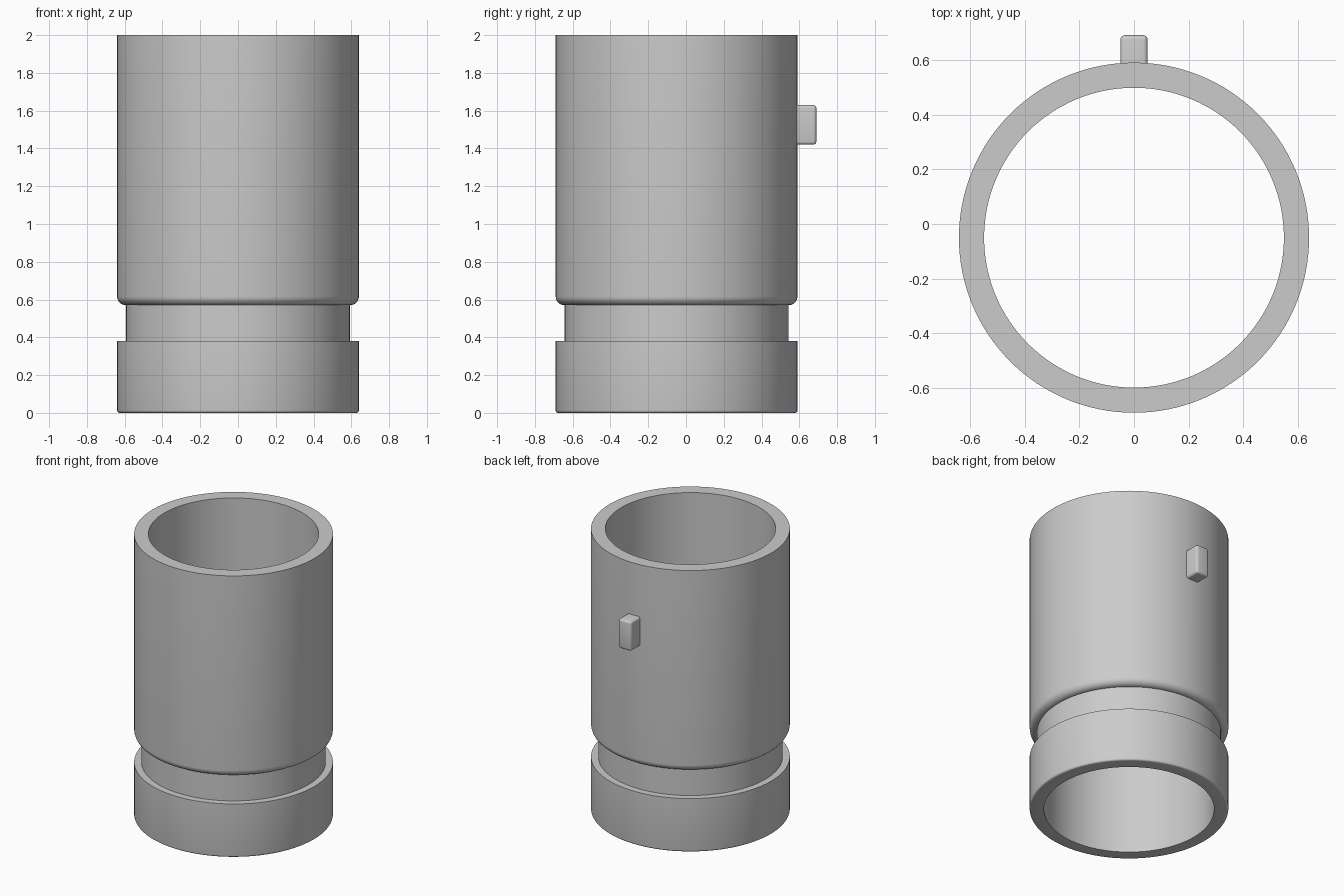
import bpy, bmesh, math
from mathutils import Matrix

cube = bpy.data.objects.get("Cube")
if cube:
    bpy.data.objects.remove(cube, do_unlink=True)

grey = bpy.data.materials.new("plain_grey")
grey.use_nodes = True
colour = (0.6, 0.6, 0.6, 1)
grey.diffuse_color = colour
grey.node_tree.nodes["Principled BSDF"].inputs["Base Color"].default_value = colour

AXIS_Y = -0.05
OUTER, INNER, NECK = 0.64, 0.548, 0.593


def finish(bm, name):
    """Turn a bmesh into a shaded, coloured object."""
    bmesh.ops.recalc_face_normals(bm, faces=bm.faces)
    mesh = bpy.data.meshes.new(name)
    bm.to_mesh(mesh)
    bm.free()
    mesh.materials.append(grey)
    obj = bpy.data.objects.new(name, mesh)
    bpy.context.collection.objects.link(obj)
    bpy.ops.object.select_all(action='DESELECT')
    obj.select_set(True)
    bpy.context.view_layer.objects.active = obj
    bpy.ops.object.shade_smooth_by_angle(angle=math.radians(35))
    return obj


def fillet(z, size, steps):
    """Rounded lower outer edge, from the underside up to the wall."""
    turns = [math.pi / 2 * i / steps for i in range(steps + 1)]
    return [(OUTER - size + size * math.sin(a), z + size - size * math.cos(a)) for a in turns]


def lathe(name, profile, segments=128):
    """Spin a closed radius/height profile around the tube axis."""
    bm = bmesh.new()
    rings = []
    for i in range(segments):
        a = math.tau * i / segments
        rings.append([bm.verts.new((r * math.cos(a), r * math.sin(a) + AXIS_Y, z))
                      for r, z in profile])
    n = len(profile)
    for i, ring in enumerate(rings):
        after = rings[(i + 1) % segments]
        for j in range(n):
            k = (j + 1) % n
            bm.faces.new((ring[j], after[j], after[k], ring[k]))
    return finish(bm, name)


# Hollow tube: base collar, recessed neck, long upper sleeve
profile = [(INNER, 0)] + fillet(0, 0.013, 4)
profile += [(OUTER, 0.38), (NECK, 0.38)]
profile += fillet(0.57, OUTER - NECK, 8)
profile += [(OUTER, 2), (INNER, 2)]
lathe("tube_body", profile)

# Rounded locating peg on the back, rooted inside the wall
bm = bmesh.new()
bmesh.ops.create_cube(bm, size=1, matrix=Matrix.Translation((0, 0.625, 1.525))
                      @ Matrix.Diagonal((0.1, 0.13, 0.21, 1)))
edges = [e for e in bm.edges if any(v.co.y > 0.6 for v in e.verts)]
bmesh.ops.bevel(bm, geom=edges, offset=0.016, segments=4, profile=0.5, affect='EDGES')
finish(bm, "back_peg")
